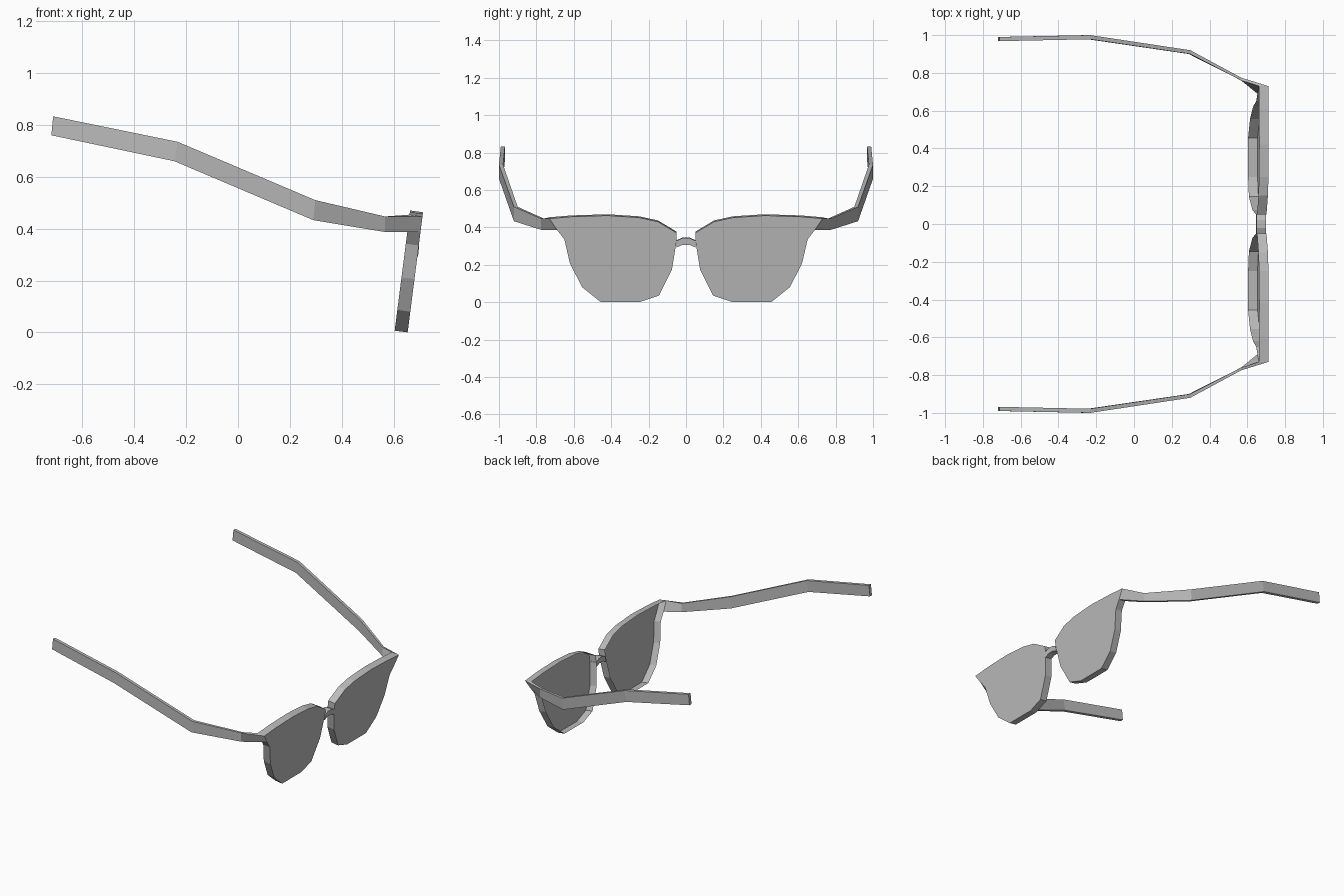
import bpy, bmesh

cube = bpy.data.objects.get("Cube")
if cube:
    bpy.data.objects.remove(cube)

grey = bpy.data.materials.new("plain grey")
grey.use_nodes = True
COLOUR = (0.5, 0.5, 0.5, 1)
grey.diffuse_color = COLOUR
grey.node_tree.nodes["Principled BSDF"].inputs["Base Color"].default_value = COLOUR


def finish(bm, name):
    bmesh.ops.recalc_face_normals(bm, faces=bm.faces)
    mesh = bpy.data.meshes.new(name)
    bm.to_mesh(mesh)
    bm.free()
    mesh.materials.append(grey)
    obj = bpy.data.objects.new(name, mesh)
    bpy.context.collection.objects.link(obj)


def loft(bm, sections, caps=True):
    """Join matching closed sections with quads, optionally capping the ends."""
    rings = [[bm.verts.new(p) for p in s] for s in sections]
    for a, b in zip(rings, rings[1:]):
        for i in range(len(a)):
            j = (i + 1) % len(a)
            bm.faces.new((a[i], a[j], b[j], b[i]))
    if caps:
        bm.faces.new(rings[-1])
    bm.faces.new(rings[0])


def lens_x(z):
    """Front plane of the tilted lenses."""
    return 0.654 + 0.128 * z


# Lens outline (y, z), from the nose over the brow and round the cheek
OUTLINE = [(.05, .33), (.05, .37), (.15, .43), (.25, .452), (.42, .463), (.61, .457),
           (.73, .447), (.69, .387), (.65, .335), (.62, .205), (.555, .08), (.455, 0),
           (.25, 0), (.145, .035), (.075, .175)]

# Temple stations: x, outer y, inner y, bottom z, top z, lean of the section
TEMPLE = [(-.716, .99, .968, .76, .833, .007), (-.239, 1.0, .978, .66, .735, .012),
          (.294, .92, .90, .433, .51, .008), (.567, .775, .76, .387, .447, 0)]

for side, label in ((1, "left"), (-1, "right")):
    # Lens plate with a thin rim, open at the back
    bm = bmesh.new()
    front = [(lens_x(z), side * y, z) for y, z in OUTLINE]
    back = [(x - .05, y, z + .007) for x, y, z in front]
    loft(bm, [front, back], caps=False)
    finish(bm, label + "_lens")

    # Temple arm, flaring into the outer corner of the lens
    bm = bmesh.new()
    arm = [[(x + d / 2, side * yo, zt), (x - d / 2, side * yo, zb),
            (x - d / 2, side * yi, zb), (x + d / 2, side * yi, zt)]
           for x, yo, yi, zb, zt, d in TEMPLE]
    arm.append([front[6], front[7], back[7], back[6]])
    loft(bm, arm)
    finish(bm, label + "_temple")

# Arched nose bridge
bm = bmesh.new()
loft(bm, [[(.698, y, zt), (.694, y, zt - .036), (.645, y, zt - .03), (.648, y, zt + .003)]
          for y, zt in ((-.052, .328), (-.02, .342), (.02, .342), (.052, .328))])
finish(bm, "nose_bridge")
